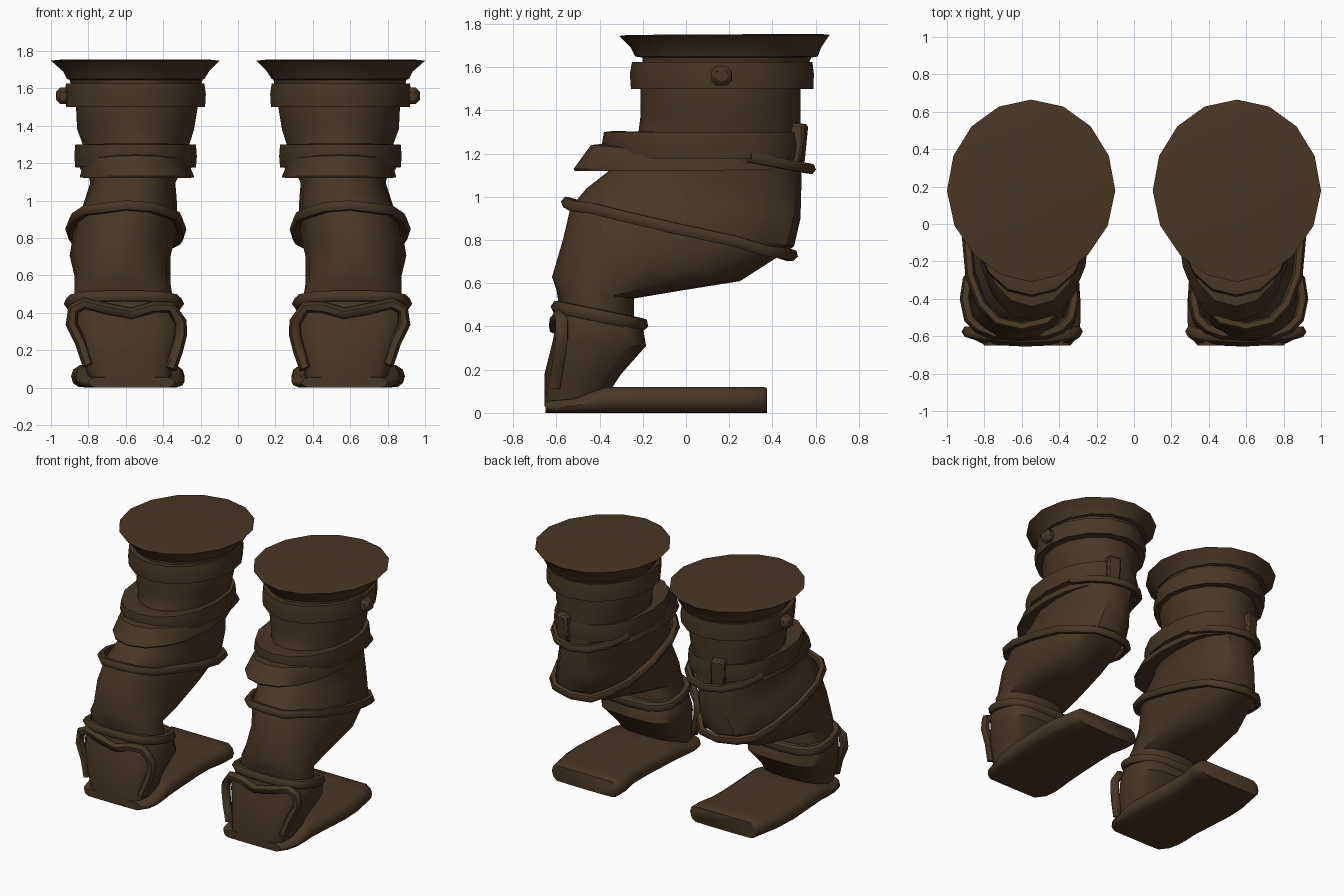
import bpy, bmesh, math
from mathutils import Vector

if "Cube" in bpy.data.objects:
    bpy.data.objects.remove(bpy.data.objects["Cube"])

leather = bpy.data.materials.new("dark brown leather")
leather.diffuse_color = (0.066, 0.038, 0.0175, 1)
leather.use_nodes = True
leather.node_tree.nodes["Principled BSDF"].inputs["Base Color"].default_value = leather.diffuse_color


def finish(ob, angle=35):
    """Material, smoothing and the mirrored twin on the other side."""
    ob.data.materials.clear()
    ob.data.materials.append(leather)
    bpy.ops.object.select_all(action='DESELECT')
    ob.select_set(True)
    bpy.context.view_layer.objects.active = ob
    bpy.ops.object.shade_smooth_by_angle(angle=math.radians(angle))
    mod = ob.modifiers.new("twin", 'MIRROR')
    mod.use_mirror_merge = False


def ring(yf, zf, yb, zb, x0, x1, n=16, power=2.0, taper=0.08):
    """Tilted egg-shaped section from its front point to its back point."""
    pts = []
    for i in range(n):
        a = 2 * math.pi * i / n
        c, s = math.cos(a), math.sin(a)
        c = math.copysign(abs(c) ** (2 / power), c)
        s = math.copysign(abs(s) ** (2 / power), s)
        if s < 0:
            c *= 1 - taper * s * s
        t = (s + 1) / 2
        pts.append(Vector(((x0 + x1) / 2 + c * (x1 - x0) / 2,
                           yf + (yb - yf) * t, zf + (zb - zf) * t)))
    return pts


def loft(name, rings, angle=35):
    bm = bmesh.new()
    rows = [[bm.verts.new(p) for p in r] for r in rings]
    n = len(rows[0])
    for a, b in zip(rows, rows[1:]):
        for i in range(n):
            bm.faces.new((a[i], a[(i + 1) % n], b[(i + 1) % n], b[i]))
    bm.faces.new(rows[0])
    bm.faces.new(rows[-1])
    bmesh.ops.recalc_face_normals(bm, faces=bm.faces)
    me = bpy.data.meshes.new(name)
    bm.to_mesh(me)
    bm.free()
    ob = bpy.data.objects.new(name, me)
    bpy.context.collection.objects.link(ob)
    finish(ob, angle)
    return ob


def strap(name, pts, radius, closed=True):
    cu = bpy.data.curves.new(name, 'CURVE')
    cu.dimensions = '3D'
    cu.bevel_depth = radius
    cu.bevel_resolution = 1
    cu.use_fill_caps = True
    sp = cu.splines.new('POLY')
    sp.points.add(len(pts) - 1)
    for q, p in zip(sp.points, pts):
        q.co = (*p, 1)
    sp.use_cyclic_u = closed
    ob = bpy.data.objects.new(name, cu)
    bpy.context.collection.objects.link(ob)
    bpy.ops.object.select_all(action='DESELECT')
    ob.select_set(True)
    bpy.context.view_layer.objects.active = ob
    bpy.ops.object.convert(target='MESH')
    finish(bpy.context.object, 60)


def box(name, center, size, bevel, rot=(0, 0, 0)):
    bpy.ops.mesh.primitive_cube_add(size=1, location=center, rotation=rot)
    ob = bpy.context.object
    ob.name = name
    ob.scale = size
    bpy.ops.object.transform_apply(location=True, rotation=True, scale=True)
    mod = ob.modifiers.new("rounding", 'BEVEL')
    mod.width = bevel
    finish(ob)


# Upper shaft: straight tube under the rim
loft("upper_shaft", [ring(*r) for r in (
    (-.20, 1.66, .54, 1.66, .23, .87),
    (-.21, 1.50, .53, 1.50, .215, .866),
    (-.21, 1.38, .53, 1.38, .235, .86),
    (-.22, 1.30, .53, 1.30, .26, .83),
    (-.30, 1.15, .53, 1.15, .28, .82))])

# Lower shaft: leaning back through the calf, down to the heel
loft("lower_shaft", [ring(*r, power=2.4) for r in (
    (-.30, 1.18, .53, 1.18, .29, .81),
    (-.37, 1.11, .535, 1.08, .335, .79),
    (-.46, 1.04, .53, .90, .325, .83),
    (-.535, .95, .50, .77, .325, .875),
    (-.57, .80, .25, .61, .36, .90),
    (-.62, .63, .00, .57, .36, .875),
    (-.60, .57, -.24, .53, .36, .875),
    (-.585, .48, -.24, .43, .345, .875))])

# Heel block: boxier sections
loft("heel", [ring(*r, power=3.6, taper=.03) for r in (
    (-.58, .50, -.24, .44, .345, .875),
    (-.60, .42, -.20, .40, .32, .90),
    (-.62, .32, -.185, .31, .30, .895),
    (-.655, .18, -.30, .18, .34, .84),
    (-.655, .03, -.40, .03, .36, .79))])

# Flared rim with a flat closed top
loft("top_rim", [ring(*r, taper=.1) for r in (
    (-.19, 1.60, .56, 1.60, .20, .89),
    (-.20, 1.645, .58, 1.645, .19, .90),
    (-.235, 1.65, .61, 1.65, .18, .915),
    (-.255, 1.69, .625, 1.69, .155, .935),
    (-.31, 1.745, .665, 1.75, .10, 1.0),
    (-.27, 1.75, .62, 1.755, .14, .96))], 25)

# Upper cuff and its side stud
loft("upper_cuff", [ring(*r) for r in (
    (-.22, 1.50, .55, 1.50, .21, .89),
    (-.255, 1.50, .59, 1.50, .176, .92),
    (-.26, 1.57, .592, 1.57, .172, .925),
    (-.25, 1.625, .585, 1.625, .18, .92),
    (-.21, 1.62, .55, 1.62, .21, .89))])
box("side_stud", (.935, .165, 1.56), (.075, .095, .09), .022)

# Knee band and the flap below it
loft("knee_band", [ring(*r, power=2.25) for r in (
    (-.30, 1.18, .50, 1.175, .27, .83),
    (-.37, 1.18, .53, 1.175, .225, .87),
    (-.39, 1.24, .54, 1.235, .22, .875),
    (-.38, 1.30, .53, 1.30, .225, .87),
    (-.34, 1.305, .50, 1.29, .26, .84),
    (-.22, 1.28, .48, 1.27, .30, .80))])
loft("knee_flap", [ring(*r, power=2.3) for r in (
    (-.34, 1.13, .47, 1.13, .30, .79),
    (-.515, 1.12, .52, 1.125, .235, .845),
    (-.52, 1.13, .52, 1.13, .235, .845),
    (-.44, 1.24, .50, 1.16, .265, .825),
    (-.30, 1.255, .46, 1.17, .32, .77))])

# Back strap wrapped around the calf, with its upright tab
strap("back_strap", ring(-.39, 1.31, .575, 1.13, .25, .845, power=2.2)[1:8],
      .027, False)
box("back_tab", (.63, .515, 1.24), (.10, .07, .20), .012, (-.1, 0, -.2))

# Tilted calf strap
calf = ring(-.55, .97, .49, .73, .305, .895, power=2.6)
for i, p in enumerate(calf):
    p.z += .006 * math.sin(i * 2.3)
strap("calf_strap", calf, .029)

# Ankle strap
strap("ankle_strap", ring(-.595, .49, -.205, .41, .32, .90, power=3), .032)

# Loop hanging over the heel
strap("heel_loop", [(.36, -.61, .10), (.325, -.59, .20), (.305, -.575, .28),
                    (.305, -.575, .35), (.36, -.59, .43), (.45, -.60, .43),
                    (.57, -.605, .395), (.70, -.60, .42), (.82, -.585, .45),
                    (.88, -.575, .42), (.89, -.575, .34), (.84, -.59, .24),
                    (.80, -.61, .12)], .032, False)


# Sole: rounded sections along y, thin under the heel, thicker to the toe
def sole_section(y, x0, x1, top):
    w, h = x1 - x0, top
    prof = ((.07, .02), (.3, 0), (.7, 0), (.93, .02), (.98, .2), (1, .5),
            (.98, .8), (.92, 1), (.08, 1), (.02, .8), (0, .5), (.02, .2))
    return [Vector((x0 + w * u, y, h * v)) for u, v in prof]


loft("sole", [sole_section(*s) for s in (
    (-.65, .34, .80, .055), (-.60, .30, .84, .058), (-.52, .285, .86, .065),
    (-.43, .285, .87, .10), (-.36, .29, .87, .12), (-.20, .30, .88, .12),
    (0, .31, .893, .12), (.15, .31, .885, .12), (.28, .285, .86, .12),
    (.36, .285, .845, .12), (.375, .30, .83, .115))], 50)
